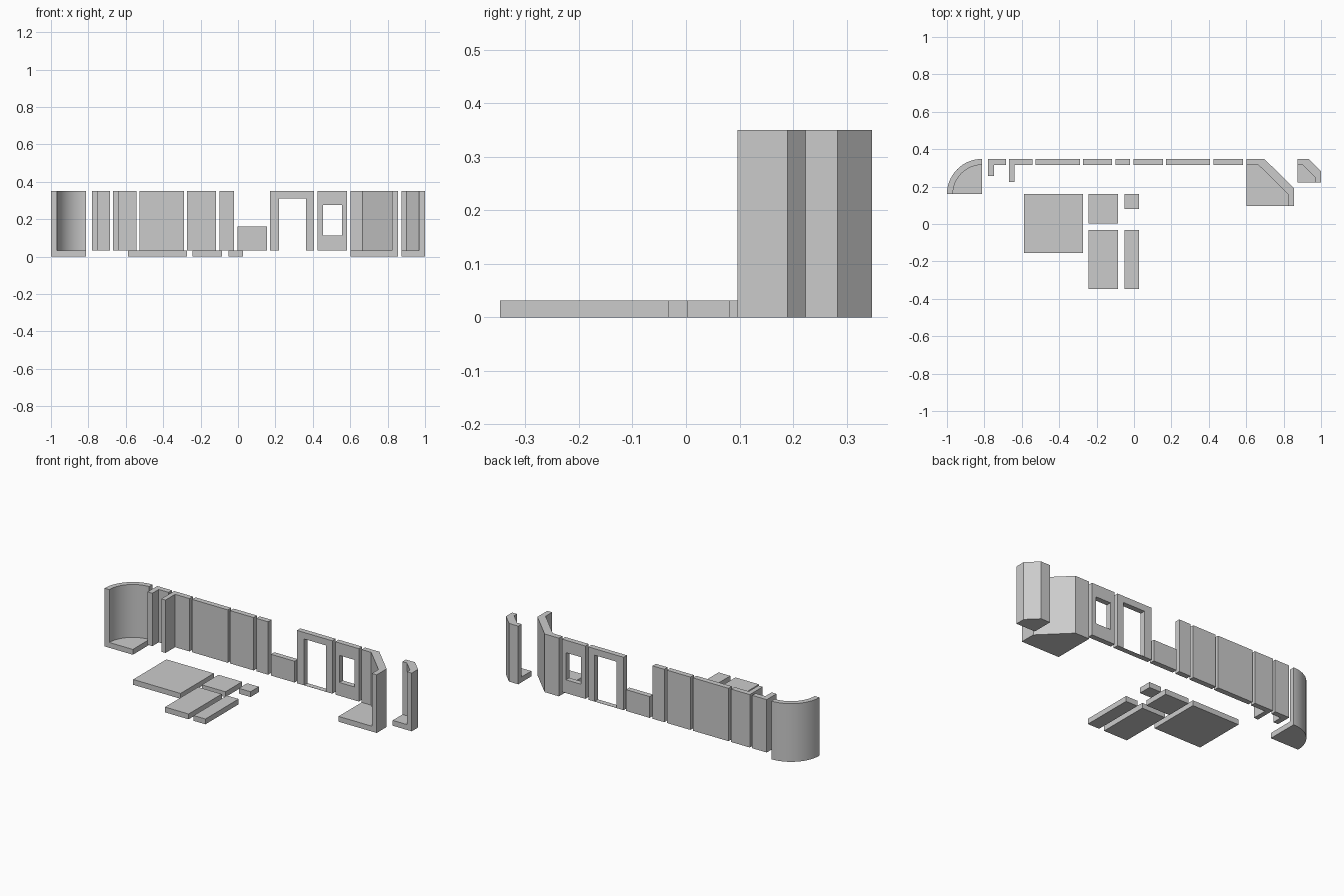
import bpy, bmesh, math

if "Cube" in bpy.data.objects:
    bpy.data.objects.remove(bpy.data.objects["Cube"])

H, T = 0.35, 0.032            # wall height, floor / wall thickness
YB, YF = 0.348, 0.316         # back and front of the wall row


def make(name, verts, faces, smooth=False):
    me = bpy.data.meshes.new(name)
    me.from_pydata(verts, [], faces)
    bm = bmesh.new()
    bm.from_mesh(me)
    bmesh.ops.recalc_face_normals(bm, faces=bm.faces)
    bm.to_mesh(me)
    bm.free()
    ob = bpy.data.objects.new(name, me)
    bpy.context.collection.objects.link(ob)
    if smooth:
        bpy.ops.object.select_all(action='DESELECT')
        ob.select_set(True)
        bpy.context.view_layer.objects.active = ob
        bpy.ops.object.shade_smooth_by_angle(angle=math.radians(30))
    return ob


def prism(name, pts, z0, z1):
    n = len(pts)
    verts = [(x, y, z) for z in (z0, z1) for x, y in pts]
    faces = [list(range(n)), list(range(n, 2 * n))]
    faces += [(i, (i + 1) % n, n + (i + 1) % n, n + i) for i in range(n)]
    return make(name, verts, faces)


def block(name, x0, x1, y0, y1, z0, z1):
    return prism(name, [(x0, y0), (x1, y0), (x1, y1), (x0, y1)], z0, z1)


def framed_wall(name, x0, x1, a0, a1, b0, b1):
    # wall with a rectangular opening
    def rect(l, r, lo, hi, y):
        return [(l, y, lo), (r, y, lo), (r, y, hi), (l, y, hi)]
    verts = []
    for y in (YF, YB):
        verts += rect(x0, x1, T, H, y) + rect(a0, a1, b0, b1, y)
    faces = []
    for i in range(4):
        j = (i + 1) % 4
        for p, q in ((0, 4), (8, 12), (0, 8), (4, 12)):
            faces.append((p + i, p + j, q + j, q + i))
    return make(name, verts, faces)


def room_corner(name, outer, inner, corner, smooth=False):
    # wall following a plan path, in one piece with the floor it encloses
    n = len(outer)
    verts = []
    for path, z in ((outer, 0), (outer, H), (inner, H), (inner, T)):
        verts += [(x, y, z) for x, y in path]
    verts += [(*corner, 0), (*corner, T)]
    cb, ct = 4 * n, 4 * n + 1
    faces = [(k * n + i, k * n + i + 1, (k + 1) * n + i + 1, (k + 1) * n + i)
             for k in range(3) for i in range(n - 1)]
    faces.append([*range(n), cb])
    faces.append([*range(3 * n, 4 * n), ct])
    faces += [(cb, e, n + e, 2 * n + e, 3 * n + e, ct) for e in (0, n - 1)]
    return make(name, verts, faces, smooth)


# Rounded corner
cx, cy, N = -0.812, 0.16, 24
arc = lambda r: [(cx - r * math.cos(i * math.pi / 2 / N),
                  cy + r * math.sin(i * math.pi / 2 / N)) for i in range(N + 1)]
room_corner("rounded_corner", arc(0.188), arc(0.156), (cx, cy), True)

# Chamfered corners, large and small
for name, x0, x1, xc, yc, y0 in (
        ("large_chamfer_corner", 0.602, 0.856, 0.697, 0.19, 0.096),
        ("small_chamfer_corner", 0.873, 1.0, 0.934, 0.283, 0.223)):
    room_corner(name,
                [(x0, YB), (xc, YB), (x1, yc), (x1, y0)],
                [(x0, YF), (xc - T, YF), (x1 - T, yc - T), (x1 - T, y0)],
                (x0, y0))

# L-shaped wall corners
for name, x0, x1, w, y0 in (("short_wall_corner", -0.781, -0.684, 0.032, 0.256),
                            ("long_wall_corner", -0.668, -0.544, 0.028, 0.225)):
    prism(name, [(x0, y0), (x0 + w, y0), (x0 + w, YF), (x1, YF), (x1, YB), (x0, YB)], T, H)

# Straight walls
for name, x0, x1, top in (("wide_wall", -0.526, -0.289, H),
                          ("medium_wall", -0.273, -0.117, H),
                          ("narrow_wall", -0.099, -0.021, H),
                          ("half_height_wall", -0.002, 0.155, 0.16)):
    block(name, x0, x1, YF, YB, T, top)

# Walls with openings
framed_wall("door_wall", 0.171, 0.406, 0.219, 0.364, T + 0.001, 0.311)
framed_wall("window_wall", 0.426, 0.583, 0.454, 0.555, 0.112, 0.275)

# Floor tiles
for name, x0, x1, y0, y1 in (("large_floor", -0.588, -0.273, -0.156, 0.16),
                             ("medium_floor", -0.242, -0.085, 0.002, 0.16),
                             ("long_floor", -0.242, -0.085, -0.348, -0.033),
                             ("small_floor", -0.051, 0.027, 0.081, 0.16),
                             ("narrow_floor", -0.051, 0.027, -0.348, -0.033)):
    block(name, x0, x1, y0, y1, 0, T)
